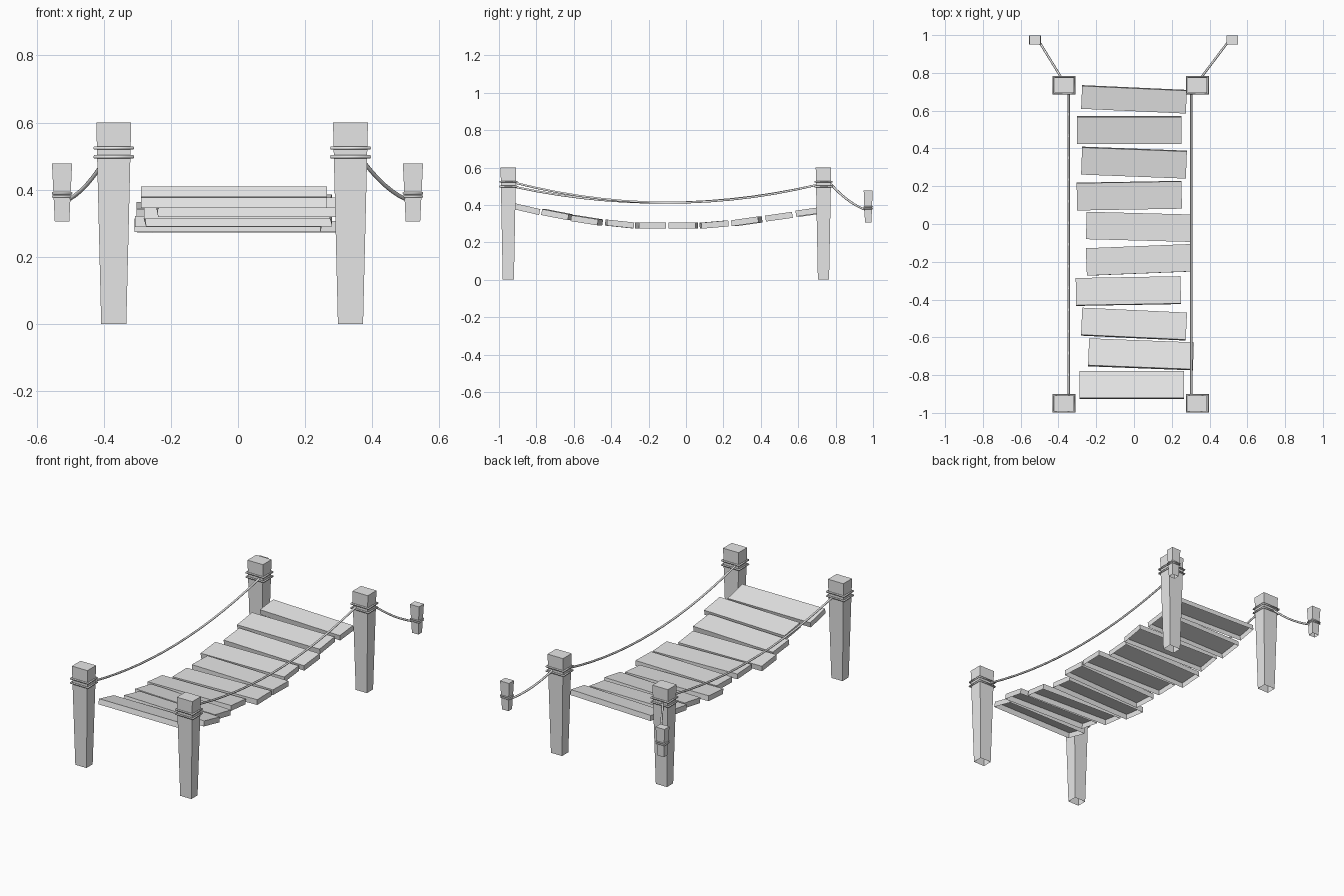
import bpy, bmesh, math
from mathutils import Matrix, Vector

cube = bpy.data.objects.get("Cube")
if cube:
    bpy.data.objects.remove(cube)

grey = bpy.data.materials.new("weathered_grey")
grey.use_nodes = True
COLOUR = (0.8, 0.8, 0.8, 1)
grey.diffuse_color = COLOUR
grey.node_tree.nodes["Principled BSDF"].inputs["Base Color"].default_value = COLOUR


def add_mesh(name, bm, matrix):
    mesh = bpy.data.meshes.new(name)
    bm.to_mesh(mesh)
    bm.free()
    mesh.materials.append(grey)
    obj = bpy.data.objects.new(name, mesh)
    obj.matrix_world = matrix
    bpy.context.collection.objects.link(obj)


def open_box(name, size, matrix, taper=1.0):
    """Box without an underside, its lower end scaled by taper."""
    bm = bmesh.new()
    bmesh.ops.create_cube(bm, size=1)
    bm.faces.ensure_lookup_table()
    under = [f for f in bm.faces if f.normal.z < -0.5]
    bmesh.ops.delete(bm, geom=under, context='FACES_ONLY')
    for v in bm.verts:
        s = taper if v.co.z < 0 else 1
        v.co = Vector((v.co.x * size[0] * s, v.co.y * size[1] * s, v.co.z * size[2]))
    add_mesh(name, bm, matrix)


def rope(name, points, radius=0.006, closed=False):
    """Round rope through the points, turned into a mesh."""
    curve = bpy.data.curves.new(name, 'CURVE')
    curve.dimensions = '3D'
    curve.bevel_depth = radius
    curve.bevel_resolution = 1
    spline = curve.splines.new('POLY')
    spline.points.add(len(points) - 1)
    for p, co in zip(spline.points, points):
        p.co = (*co, 1)
    spline.use_cyclic_u = closed
    temp = bpy.data.objects.new(name + "_path", curve)
    bpy.context.collection.objects.link(temp)
    deps = bpy.context.evaluated_depsgraph_get()
    mesh = bpy.data.meshes.new_from_object(temp.evaluated_get(deps))
    bpy.data.objects.remove(temp)
    mesh.name = name
    mesh.materials.clear()
    mesh.materials.append(grey)
    obj = bpy.data.objects.new(name, mesh)
    bpy.context.collection.objects.link(obj)


def lashing(name, x, y, z, hx, hy, radius=0.0055):
    corners = [(-1, -1), (1, -1), (1, 1), (-1, 1)]
    rope(name, [(x + a * hx, y + b * hy, z) for a, b in corners], radius, True)


def sagging(start, end, sag, steps):
    start, end = Vector(start), Vector(end)
    drop = Vector((0, 0, 4 * sag))
    return [start.lerp(end, i / steps) - drop * (i / steps) * (1 - i / steps)
            for i in range(steps + 1)]


# Posts, lashings, hand ropes and anchor stakes on both sides
sides = [("right", -0.37, -0.345, -0.524, -0.385, 0.495),
         ("left", 0.335, 0.303, 0.521, 0.355, 0.517)]
for side, px, rx, sx, tie_x, front_z in sides:
    for end, y in (("front", -0.95), ("back", 0.735)):
        open_box(f"{end}_{side}_post", (0.104, 0.083, 0.6),
                 Matrix.Translation((px, y, 0.3)), 0.72)
        for level, z in (("lower", 0.498), ("upper", 0.524)):
            lashing(f"{end}_{side}_{level}_lashing", px, y, z, 0.057, 0.045)
    rope(f"{side}_hand_rope", sagging((rx, -0.91, front_z), (rx, 0.70, 0.507),
                                      front_z / 2 + 0.2535 - 0.412, 14))

    stake_y = 0.974
    open_box(f"{side}_anchor_stake", (0.06, 0.048, 0.173),
             Matrix.Translation((sx, stake_y, 0.3915)), 0.72)
    for level, z in (("lower", 0.38), ("upper", 0.39)):
        lashing(f"{side}_{level}_stake_lashing", sx, stake_y, z, 0.028, 0.022, 0.004)
    inner = sx - math.copysign(0.022, sx)
    rope(f"{side}_anchor_rope", sagging((tie_x, 0.775, 0.51),
                                        (inner, 0.965, 0.372), 0.018, 7))

# Deck planks: x, y, z, depth, yaw and pitch in degrees
planks = [
    (-0.012, -0.853, 0.378, 0.145, 0, -13),
    (0.037, -0.69, 0.348, 0.145, -2.2, -11),
    (0, -0.53, 0.318, 0.145, -2.7, -9),
    (-0.03, -0.355, 0.298, 0.145, 1, -6),
    (0.025, -0.19, 0.290, 0.145, 2.3, -1),
    (0.025, -0.015, 0.290, 0.145, -1.5, 0),
    (-0.025, 0.15, 0.295, 0.145, 1, 5),
    (0, 0.325, 0.312, 0.145, -2.2, 8),
    (-0.025, 0.497, 0.337, 0.145, 0, 8),
    (0, 0.66, 0.362, 0.122, -2.6, 8),
]
for i, (x, y, z, depth, yaw, pitch) in enumerate(planks):
    turn = (Matrix.Rotation(math.radians(yaw), 4, 'Z')
            @ Matrix.Rotation(math.radians(pitch), 4, 'X'))
    open_box(f"deck_plank_{i + 1}", (0.555, depth, 0.032),
             Matrix.Translation((x, y, z)) @ turn)
